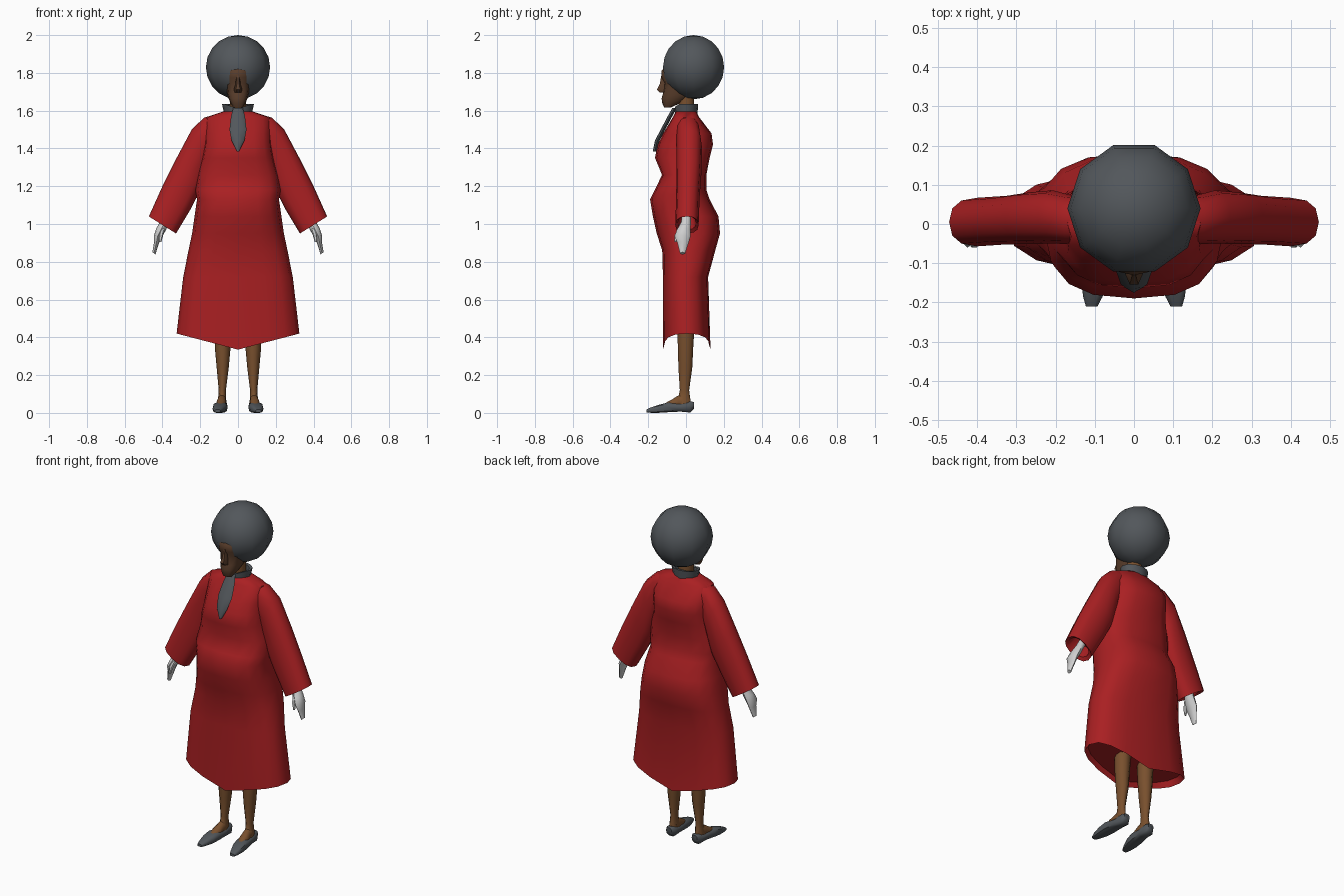
import bpy, bmesh, math
from mathutils import Vector


def material(name, rgb):
    m = bpy.data.materials.new(name)
    m.diffuse_color = (*rgb, 1)
    return m


RED = material("red cloth", (0.40, 0.014, 0.016))
GREY = material("charcoal grey", (0.085, 0.095, 0.105))
SKIN = material("brown skin", (0.19, 0.08, 0.027))
FACE = material("dark brown face", (0.10, 0.047, 0.024))
WHITE = material("pale glove", (0.62, 0.62, 0.62))


def oval(c, u, v, n, e=2.0):
    """Superellipse ring about c spanned by the half-axes u and v."""
    c, u, v = Vector(c), Vector(u), Vector(v)
    pts = []
    for i in range(n):
        a = 2 * math.pi * i / n
        k, s = math.cos(a), math.sin(a)
        pts.append(c + u * math.copysign(abs(k) ** (2 / e), k)
                   + v * math.copysign(abs(s) ** (2 / e), s))
    return pts


def flat(z, w, yf, yb, n=12, e=2.0, x=0.0):
    """Horizontal ring from its half width and front and back y."""
    return oval((x, (yf + yb) / 2, z), (w, 0, 0), (0, (yb - yf) / 2, 0), n, e)


def loft(name, rings, mat, side=1, caps=True, closed=False, angle=50):
    bm = bmesh.new()
    rows = [[bm.verts.new((p.x * side, p.y, p.z)) for p in r] for r in rings]
    n = len(rows[0])
    pairs = list(zip(rows, rows[1:])) + ([(rows[-1], rows[0])] if closed else [])
    for a, b in pairs:
        for i in range(n):
            j = (i + 1) % n
            bm.faces.new((a[i], a[j], b[j], b[i]))
    if caps and not closed:
        bm.faces.new(rows[0])
        bm.faces.new(rows[-1])
    bmesh.ops.recalc_face_normals(bm, faces=bm.faces)
    me = bpy.data.meshes.new(name)
    bm.to_mesh(me)
    bm.free()
    me.materials.append(mat)
    me.shade_smooth()
    me.set_sharp_from_angle(angle=math.radians(angle))
    ob = bpy.data.objects.new(name, me)
    bpy.context.collection.objects.link(ob)
    return ob


# Dress body: z, half width, front y, back y
body = [(.335, .325, -.122, .13), (.72, .29, -.122, .117), (.86, .262, -.126, .155),
        (.95, .243, -.155, .18), (1.04, .23, -.175, .172), (1.13, .217, -.19, .125),
        (1.18, .226, -.165, .108), (1.26, .215, -.127, .108), (1.35, .19, -.164, .125),
        (1.42, .18, -.15, .143), (1.48, .177, -.12, .135), (1.565, .17, -.07, .07),
        (1.595, .08, -.055, .055)]
rings = [flat(*r, n=16, e=2.6) for r in body]
# hem rises toward the sides, with a recessed underside
for p in rings[0]:
    p.z += .085 * abs(p.x) / .325
inner = [Vector((p.x * .93, p.y * .93, p.z + .03)) for p in rings[0]]
loft("dress_body", [inner] + rings, RED)

# Collar with a dip at the front
collar = [flat(1.58, .072, -.058, .06, 12), flat(1.61, .085, -.062, .065, 12),
          flat(1.61, .068, -.048, .05, 12), flat(1.58, .06, -.046, .048, 12)]
for r in collar[1:3]:
    for p in r:
        p.z += .026 * min(1, max(abs(p.x) / .075, p.y / .05))
loft("collar", collar, GREY, closed=True)

# Scarf hanging down the chest: z, half width, y
scarf = [(1.615, .025, -.06), (1.57, .037, -.085), (1.5, .045, -.122),
         (1.44, .034, -.153), (1.385, .006, -.164)]
loft("scarf", [flat(z, w, y - .012, y + .012, 8) for z, w, y in scarf], GREY)

# Neck, head and nose
loft("neck", [flat(1.57, .045, -.04, .045, 10), flat(1.70, .042, -.045, .045, 10)], SKIN)
head = [(1.617, .026, -.116, -.08), (1.64, .04, -.126, -.03), (1.665, .05, -.129, .01),
        (1.69, .057, -.122, .03), (1.745, .063, -.114, .03), (1.775, .066, -.13, .03),
        (1.81, .064, -.131, .03), (1.84, .05, -.10, .03)]
loft("head", [flat(*r, n=12, e=2.6) for r in head], FACE)
nose = [(1.785, .010, -.133), (1.74, .013, -.142), (1.712, .022, -.158), (1.695, .018, -.14)]
loft("nose", [flat(z, w, y, -.10, 6) for z, w, y in nose], FACE)

# Round hair
bpy.ops.mesh.primitive_uv_sphere_add(segments=10, ring_count=10, radius=.17,
                                     location=(0, .04, 1.83),
                                     rotation=(0, 0, math.pi / 2))
hair = bpy.context.object
hair.name = hair.data.name = "hair"
hair.data.materials.append(GREY)
hair.data.shade_smooth()

# Sleeves: outer x z, inner x z, centre y, half depth
sleeve = [(.12, 1.58, .12, 1.40, .01, .06), (.18, 1.563, .15, 1.36, .012, .063),
          (.245, 1.50, .17, 1.29, .018, .068), (.33, 1.34, .20, 1.18, .015, .066),
          (.40, 1.20, .25, 1.08, .01, .062), (.472, 1.04, .328, .95, .005, .062),
          (.452, 1.04, .342, .97, .005, .048), (.40, 1.11, .30, 1.04, .005, .04)]
# Gloves: x, y, z, half thickness, half depth
hand = [(.362, .003, 1.06, .022, .024), (.388, .0, 1.01, .022, .026),
        (.408, -.012, .97, .025, .036), (.425, -.018, .935, .020, .042),
        (.432, -.016, .90, .012, .030), (.445, -.018, .845, .008, .014)]
# Legs: z, x, half width, front y, back y
leg = [(.50, .08, .046, -.05, .05), (.34, .081, .041, -.045, .04),
       (.24, .081, .032, -.042, .035), (.12, .083, .019, -.034, .018),
       (.09, .084, .02, -.04, .022), (.04, .086, .026, -.07, .03)]
# Instep: y, x, half width, top z
instep = [(.0, .085, .022, .10), (-.04, .086, .024, .095), (-.075, .09, .028, .072),
          (-.115, .094, .024, .05)]
# Shoes: y, x, half width, bottom z, top z
shoe = [(.042, .085, .018, .022, .058), (.022, .085, .03, .001, .062),
        (-.03, .087, .032, .006, .05), (-.09, .094, .039, .003, .056),
        (-.14, .099, .036, .0, .045), (-.185, .105, .025, .0, .03),
        (-.21, .108, .015, .002, .018)]


def upright(y, x, w, lo, hi, e):
    return oval((x, y, (lo + hi) / 2), (w, 0, 0), (0, 0, (hi - lo) / 2), 10, e)


for side, tag in ((1, "left"), (-1, "right")):
    loft(tag + "_sleeve",
         [oval(((a + c) / 2, y, (b + d) / 2), ((a - c) / 2, 0, (b - d) / 2), (0, h, 0), 12, 2.4)
          for a, b, c, d, y, h in sleeve], RED, side)
    loft(tag + "_glove",
         [oval((x, y, z), (t, 0, .006), (0, h, 0), 8) for x, y, z, t, h in hand], WHITE, side)
    # thumb
    loft(tag + "_thumb",
         [oval(c, (r, 0, 0), (0, r, 0), 6)
          for c, r in (((.398, -.03, .975), .014), ((.408, -.05, .94), .012),
                       ((.412, -.055, .905), .006))], WHITE, side)
    loft(tag + "_leg", [flat(z, w, f, b, 10, x=x) for z, x, w, f, b in leg], SKIN, side)
    loft(tag + "_instep", [upright(y, x, w, .015, t, 2) for y, x, w, t in instep], SKIN, side)
    loft(tag + "_shoe", [upright(*s, 3) for s in shoe], GREY, side)
